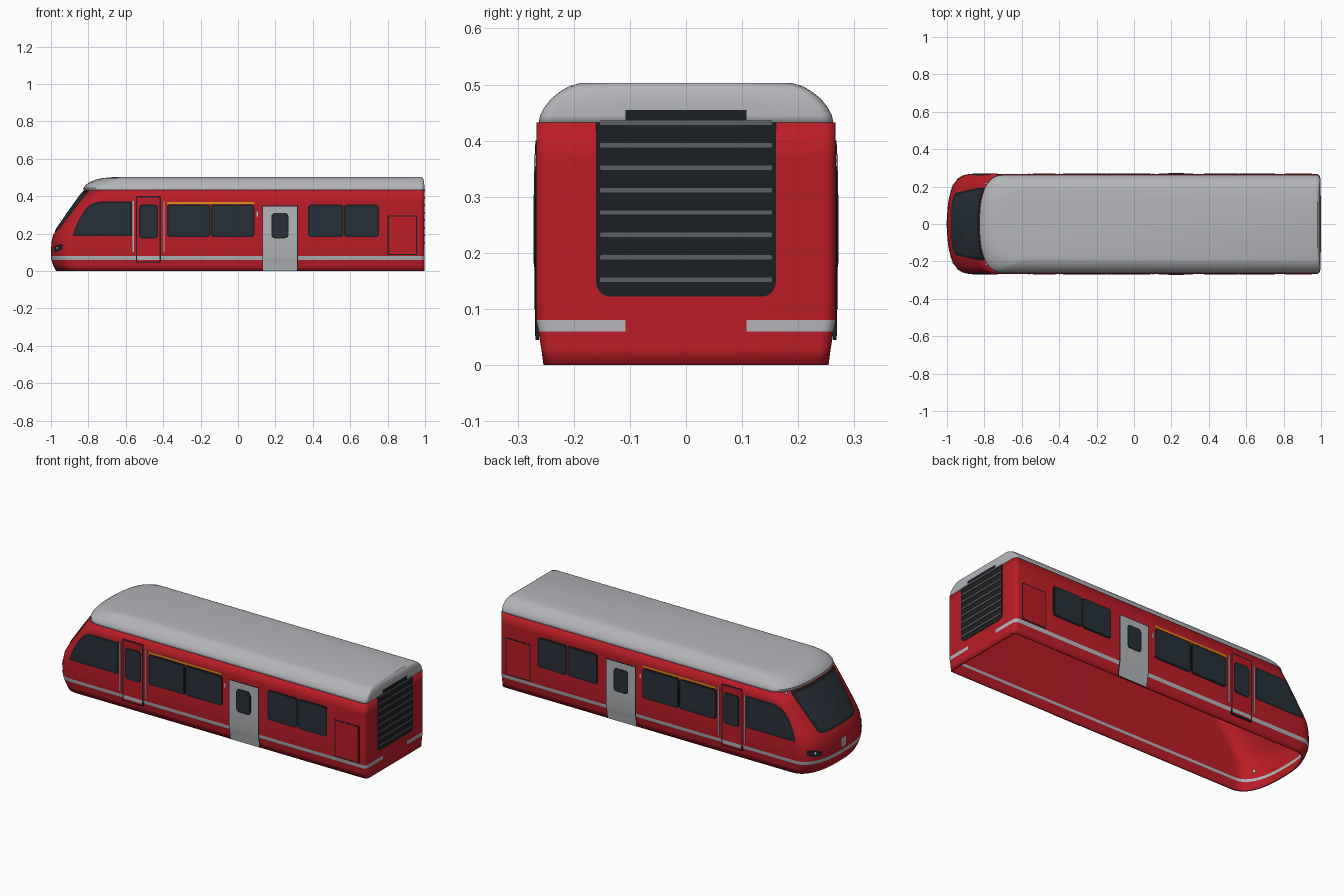
import bpy, bmesh, math

if "Cube" in bpy.data.objects:
    bpy.data.objects.remove(bpy.data.objects["Cube"])

def mat(name, r, g, b):
    m = bpy.data.materials.new(name)
    m.diffuse_color = (r, g, b, 1)
    m.use_nodes = True
    m.node_tree.nodes["Principled BSDF"].inputs["Base Color"].default_value = m.diffuse_color
    return m

RED = mat("red_paint", .50, .012, .02)
GREY = mat("light_grey", .45, .46, .48)
BLACK = mat("black_trim", .012, .014, .016)
GLASS = mat("dark_glass", .02, .03, .04)
SLAT = mat("slat_grey", .11, .12, .125)
ORANGE = mat("orange", .75, .28, .01)
WHITE = mat("lamp_white", .85, .85, .85)

# Body levels: z, half width, nose x, nose depth, rear x
BODY = [(0, .254, -.972, .13, .996), (.03, .258, -.988, .13, .996), (.06, .263, -.998, .13, .996),
        (.08, .267, -1.0, .13, .996), (.15, .267, -.998, .13, .996), (.19, .267, -.989, .13, .996),
        (.23, .267, -.966, .13, .996), (.30, .267, -.917, .13, .996), (.37, .267, -.868, .13, .996),
        (.432, .2665, -.822, .13, .996)]
ROOF = [(.43, .263, -.825, .13, .996), (.445, .260, -.826, .13, .996), (.46, .252, -.815, .13, .996),
        (.475, .240, -.793, .13, .995), (.488, .224, -.762, .12, .992), (.497, .208, -.725, .11, .988),
        (.503, .188, -.66, .10, .980)]
E = 2.5  # roundness of the nose in plan

def level(z):
    z = min(max(z, 0), BODY[-1][0])
    for a, b in zip(BODY, BODY[1:]):
        if z <= b[0]:
            t = (z - a[0]) / (b[0] - a[0])
            return [p + (q - p) * t for p, q in zip(a, b)]

def side(off):
    # maps (x, z) onto the -y side of the body
    def f(x, z):
        _, w, n, d, _ = level(z)
        u = min(max((x - n) / d, 0), 1)
        return (x, -w * (1 - (1 - u) ** E) ** (1 / E) - off, z)
    return f

def front(off, slope=0, pivot=0):
    # maps (-y, z) onto the nose
    def f(u, z):
        z += slope * (u - pivot)
        _, w, n, d, _ = level(z)
        k = min(abs(u) / w, 1)
        return (n + d * (1 - (1 - k ** E) ** (1 / E)) - off, -u, z)
    return f

def finish(name, bm, mats, mirror=False):
    me = bpy.data.meshes.new(name)
    bm.to_mesh(me)
    bm.free()
    ob = bpy.data.objects.new(name, me)
    bpy.context.collection.objects.link(ob)
    for m in mats:
        me.materials.append(m)
    if mirror:
        md = ob.modifiers.new("mirror", 'MIRROR')
        md.use_axis = (False, True, False)
    return ob

def smooth(ob, angle=30):
    bpy.ops.object.select_all(action='DESELECT')
    ob.select_set(True)
    bpy.context.view_layer.objects.active = ob
    bpy.ops.object.shade_smooth_by_angle(angle=math.radians(angle))

def ring(z, w, n, d, r, c=.022, steps=28):
    pts = []
    for i in range(steps + 1):
        t = math.pi / 2 - math.pi * i / steps
        s, k = math.sin(t), max(math.cos(t), 0)
        pts.append((n + d * (1 - k ** (2 / E)), math.copysign(abs(s) ** (2 / E), s) * w, z))
    arc = [(r - c + c * math.sin(math.pi * i / 10), w - c + c * math.cos(math.pi * i / 10)) for i in range(6)]
    pts += [(x, -y, z) for x, y in arc] + [(r, -.108, z), (r, .108, z)]
    return pts + [(x, y, z) for x, y in reversed(arc)]

def shell(name, levels, mats, cap=False):
    bm = bmesh.new()
    rings = [[bm.verts.new(p) for p in ring(*l)] for l in levels]
    for l, a, b in zip(levels, rings, rings[1:]):
        for i in range(len(a)):
            j = (i + 1) % len(a)
            f = bm.faces.new((a[i], a[j], b[j], b[i]))
            middle_rear = a[i].co.x > .99 and a[i].co.y < 0 < a[j].co.y
            if len(mats) > 1 and l[0] == .06 and not middle_rear:
                f.material_index = 1
    if cap:
        bm.faces.new(rings[-1])
    ob = finish(name, bm, mats)
    md = ob.modifiers.new("thickness", 'SOLIDIFY')
    md.thickness, md.offset = .01, -1
    smooth(ob)
    return ob

def sheet(name, m, rows, fn, cols=12, mirror=True):
    # curved panel laid on the body; rows are (z, low, high)
    bm = bmesh.new()
    g = [[bm.verts.new(fn(lo + (hi - lo) * i / cols, z)) for i in range(cols + 1)] for z, lo, hi in rows]
    for a, b in zip(g, g[1:]):
        for i in range(cols):
            bm.faces.new((a[i], a[i + 1], b[i + 1], b[i]))
    smooth(finish(name, bm, [m], mirror))

def rounded(a0, a1, b0, b1, r, bottom_only=False):
    pts = []
    for cx, cy, s in ((a1 - r, b1 - r, 0), (a0 + r, b1 - r, 1), (a0 + r, b0 + r, 2), (a1 - r, b0 + r, 3)):
        if bottom_only and s < 2:
            pts.append((a1 if s == 0 else a0, b1))
            continue
        for i in range(6):
            t = math.pi / 2 * (s + i / 5)
            pts.append((cx + r * math.cos(t), cy + r * math.sin(t)))
    return pts

def plate(name, m, pts, fn, depth, mirror=True):
    # flat extruded outline
    bm = bmesh.new()
    a = [bm.verts.new(fn(u, v)) for u, v in pts]
    ext = bmesh.ops.extrude_face_region(bm, geom=[bm.faces.new(a)])
    bmesh.ops.translate(bm, vec=depth, verts=[v for v in ext['geom'] if isinstance(v, bmesh.types.BMVert)])
    bmesh.ops.recalc_face_normals(bm, faces=bm.faces)
    return finish(name, bm, [m], mirror)

def wall(name, m, x0, x1, z0, z1, out, r=.012):
    return plate(name, m, rounded(x0, x1, z0, z1, r), lambda u, v: (u, -.262, v), (0, -.005 - out, 0))

def rear(name, m, y, z0, z1, x, r=.002, bottom_only=False):
    plate(name, m, rounded(-y, y, z0, z1, r, bottom_only), lambda u, v: (.985, u, v), (x - .985, 0, 0), False)

# Open-bottomed body with a grey stripe, and roof
shell("body_shell", BODY, [RED, GREY])
shell("roof", ROOF, [GREY], True)

# Windscreen
def widths(rows, inset):
    return [(z, -h + inset, h - inset) for z, h in rows]
sheet("windscreen_frame", BLACK, widths([(.212, .125), (.218, .155), (.23, .167), (.30, .180), (.37, .191), (.418, .197), (.428, .19)], 0),
      front(.003), 24, False)
sheet("windscreen_glass", GLASS, widths([(.222, .13), (.23, .16), (.30, .180), (.37, .191), (.415, .19)], .012),
      front(.005), 24, False)
sheet("wiper", BLACK, [(.25, -.004, .09), (.256, -.004, .09)], front(.009, .75), 8, False)

# Cab side windows
CAB = [(.188, -.882), (.22, -.874), (.26, -.858), (.30, -.836), (.33, -.815), (.352, -.793), (.366, -.765), (.372, -.735)]
sheet("cab_window_frame", BLACK, [(z, x, -.568) for z, x in CAB], side(.002))
sheet("cab_window_glass", GLASS, [(.198 + (z - .188) * .9, x + .011, -.577) for z, x in CAB], side(.004))

# Passenger windows
for i, (x0, x1) in enumerate([(-.38, -.147), (-.145, .088), (.375, .565), (.567, .753)]):
    wall(f"window_frame_{i}", BLACK, x0, x1, .182, .355, .002, .016)
    wall(f"window_glass_{i}", GLASS, x0 + .008, x1 - .008, .19, .347, .0035)
wall("orange_stripe", ORANGE, -.38, .088, .359, .370, .0015, .002)

# Cab door and rear service hatch
wall("cab_door_gap", BLACK, -.546, -.413, .045, .40, .001, .004)
wall("cab_door", RED, -.539, -.420, .052, .393, .002, .004)
wall("cab_door_stripe", GREY, -.539, -.420, .06, .08, .0025, .002)
wall("cab_door_window_frame", BLACK, -.528, -.428, .175, .355, .003, .018)
wall("cab_door_window", GLASS, -.521, -.435, .182, .348, .004, .014)
wall("hatch_gap", BLACK, .80, .957, .085, .298, .001, .003)
wall("hatch", RED, .806, .951, .091, .292, .002, .003)

# Handrails and door button
for i, x in enumerate((-.56, -.395)):
    wall(f"handrail_{i}", GREY, x - .003, x + .003, .10, .375, .004, .002)
wall("door_button", GREY, .098, .108, .292, .318, .002, .003)

# Passenger door, bent with the skirt
DOOR_Z = (.001, .03, .06, .08, .2, .345)
sheet("passenger_door_gap", BLACK, [(z, .130, .320) for z in DOOR_Z[:-1] + (.35,)], side(.001), 1)
sheet("passenger_door", GREY, [(z, .135, .315) for z in DOOR_Z], side(.003), 2)
wall("passenger_door_window_frame", BLACK, .178, .270, .175, .31, .0035, .02)
wall("passenger_door_window", GLASS, .184, .264, .181, .304, .0045, .016)

# Headlights, marker lamps and front plate
sheet("headlight_housing", BLACK, [(.104, .185, .232), (.112, .172, .245), (.132, .172, .247), (.14, .19, .24)],
      front(.003, .2, .21), 10)
for name, m, y, z, r in (("headlight_lens", WHITE, .205, .122, .011), ("marker_lamp", ORANGE, .055, .196, .006),
                         ("upper_lamp", WHITE, .215, .422, .007)):
    bm = bmesh.new()
    bmesh.ops.create_uvsphere(bm, u_segments=16, v_segments=10, radius=r)
    bmesh.ops.translate(bm, vec=[a + b for a, b in zip(front(-r * .5)(y, z), (0, 0, 0))], verts=bm.verts)
    smooth(finish(name, bm, [m], True))
sheet("front_plate", GREY, [(.095, -.012, .012), (.105, -.02, .02), (.145, -.02, .02)], front(.002), 4, False)

# Rear radiator grille
rear("grille_panel", BLACK, .16, .122, .432, .998, .025, True)
rear("grille_top", BLACK, .108, .43, .455, .998)
for i in range(8):
    z = .152 + i * .04
    rear(f"grille_slat_{i}", SLAT, .153, z - .004, z + .004, 1.0)
